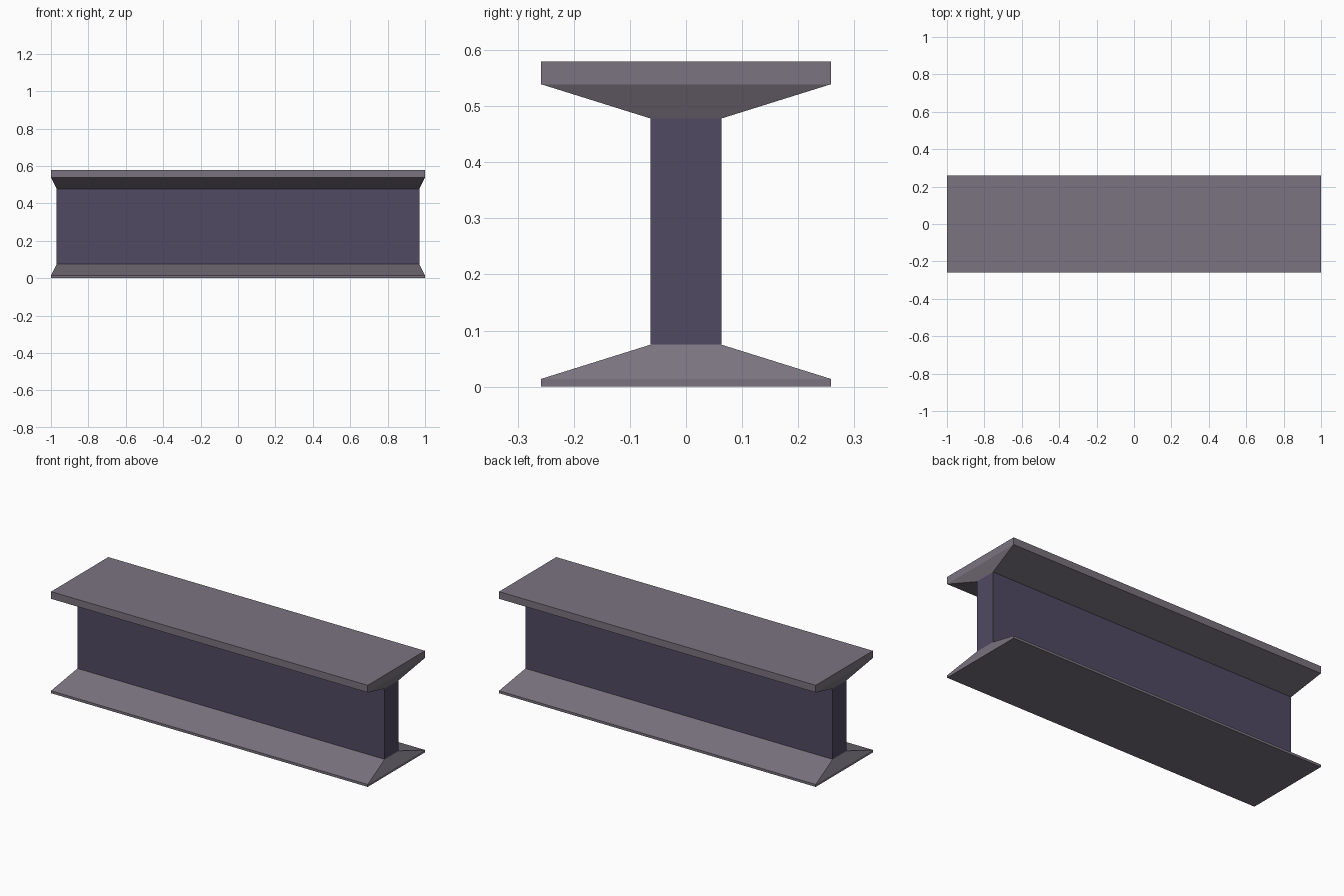
import bpy
import bmesh

if "Cube" in bpy.data.objects:
    bpy.data.objects.remove(bpy.data.objects["Cube"])


def material(name, color):
    m = bpy.data.materials.new(name)
    m.diffuse_color = (*color, 1.0)
    m.use_nodes = True
    m.node_tree.nodes["Principled BSDF"].inputs["Base Color"].default_value = m.diffuse_color
    return m


FLANGE = material("light grey steel", (0.195, 0.172, 0.212))
WEB = material("dark violet steel", (0.080, 0.068, 0.122))

OUTER = (1.0, 0.258)    # flange half length and half width
INNER = (0.97, 0.063)   # web half length and half width


def loft(name, sections, mat, cap_bottom=False, cap_top=False):
    """Stack rectangular sections (half_x, half_y, z) listed from low to high."""
    bm = bmesh.new()
    rings = [[bm.verts.new((sx * hx, sy * hy, z))
              for sx, sy in ((-1, -1), (1, -1), (1, 1), (-1, 1))]
             for hx, hy, z in sections]
    for low, high in zip(rings, rings[1:]):
        for i in range(4):
            j = (i + 1) % 4
            bm.faces.new((low[i], low[j], high[j], high[i]))
    if cap_bottom:
        bm.faces.new(rings[0][::-1])
    if cap_top:
        bm.faces.new(rings[-1])
    mesh = bpy.data.meshes.new(name)
    bm.to_mesh(mesh)
    bm.free()
    mesh.materials.append(mat)
    obj = bpy.data.objects.new(name, mesh)
    bpy.context.collection.objects.link(obj)
    return obj


# Bottom flange: thin slab tapering up to the web
loft("bottom_flange", [(*OUTER, 0.0), (*OUTER, 0.014), (*INNER, 0.075)],
     FLANGE, cap_bottom=True)

# Upright web between the flanges (open where it meets them)
loft("web", [(*INNER, 0.075), (*INNER, 0.478)], WEB)

# Top flange: taper opening out to a thicker slab
loft("top_flange", [(*INNER, 0.478), (*OUTER, 0.539), (*OUTER, 0.58)],
     FLANGE, cap_top=True)
